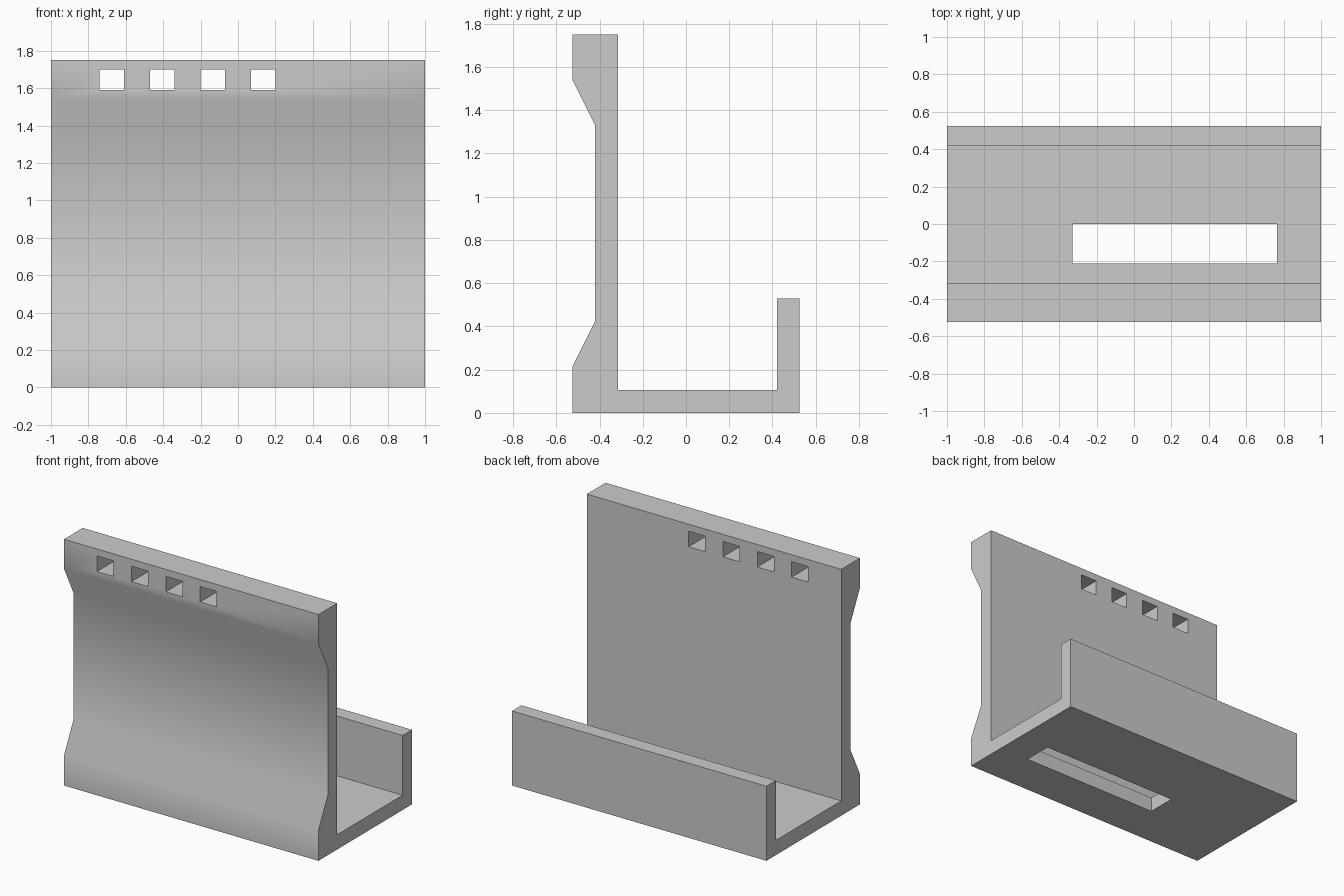
import bpy
import bmesh
import math

cube = bpy.data.objects.get("Cube")
if cube:
    bpy.data.objects.remove(cube, do_unlink=True)

# Single flat grey
grey = bpy.data.materials.new("light_grey")
grey.use_nodes = True
colour = (0.6, 0.6, 0.6, 1)
grey.diffuse_color = colour
grey.node_tree.nodes["Principled BSDF"].inputs["Base Color"].default_value = colour


def add_object(name, bm):
    bmesh.ops.recalc_face_normals(bm, faces=bm.faces)
    mesh = bpy.data.meshes.new(name)
    bm.to_mesh(mesh)
    bm.free()
    mesh.materials.append(grey)
    obj = bpy.data.objects.new(name, mesh)
    bpy.context.collection.objects.link(obj)
    return obj


def add_box(bm, low, high):
    box = bmesh.ops.create_cube(bm, size=1)["verts"]
    for v in box:
        v.co = [a + (b - a) * (c + 0.5) for a, b, c in zip(low, high, v.co)]


# Bracket: side profile (y, z) swept along x
profile = [(-0.525, 0), (0.525, 0), (0.525, 0.53), (0.42, 0.53),
           (0.42, 0.105), (-0.315, 0.105), (-0.315, 1.75), (-0.525, 1.75),
           (-0.525, 1.54), (-0.42, 1.33), (-0.42, 0.425), (-0.525, 0.215)]
bm = bmesh.new()
side = bm.faces.new([bm.verts.new((-1, y, z)) for y, z in profile])
swept = bmesh.ops.extrude_face_region(bm, geom=[side])["geom"]
bmesh.ops.translate(bm, vec=(2, 0, 0),
                    verts=[g for g in swept if isinstance(g, bmesh.types.BMVert)])
bracket = add_object("wall_bracket", bm)

# Cutters: four square holes in the wall and a slot in the floor
bm = bmesh.new()
for i in range(4):
    x = -0.74 + 0.27 * i
    add_box(bm, (x, -0.7, 1.59), (x + 0.13, -0.2, 1.7))
add_box(bm, (-0.33, -0.21, -0.1), (0.765, 0, 0.2))
cutter = add_object("hole_cutter", bm)
cutter.hide_render = True

cut = bracket.modifiers.new("holes", "BOOLEAN")
cut.operation = "DIFFERENCE"
cut.solver = "EXACT"
cut.object = cutter
bpy.context.view_layer.objects.active = bracket
bracket.select_set(True)
bpy.ops.object.modifier_apply(modifier=cut.name)
bpy.data.objects.remove(cutter, do_unlink=True)

# Soft shading over the front bevels, sharp elsewhere
bpy.ops.object.shade_smooth_by_angle(angle=math.radians(30))
